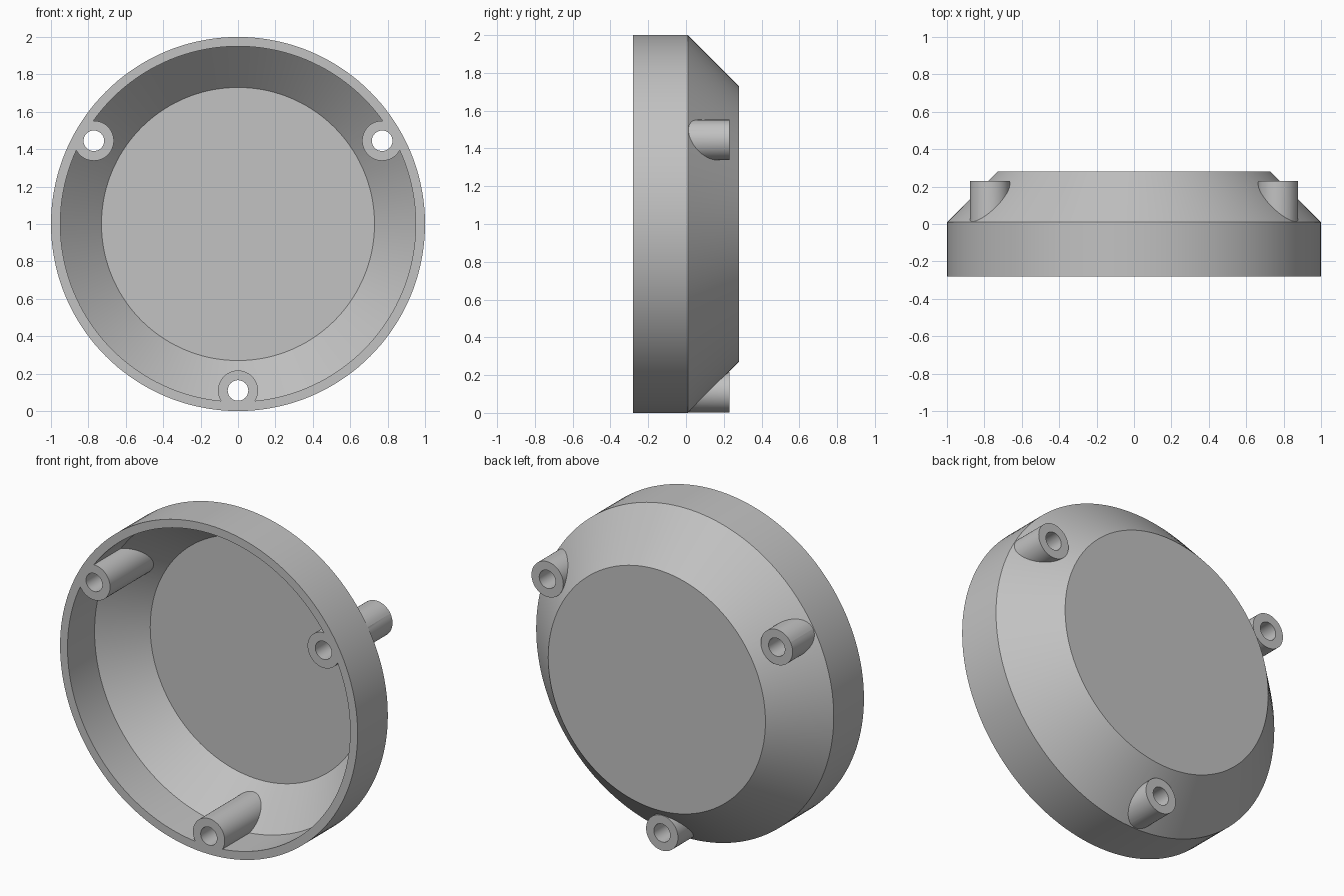
import bpy
import bmesh
from math import cos, sin, pi, radians

cube = bpy.data.objects.get("Cube")
if cube:
    bpy.data.objects.remove(cube, do_unlink=True)

grey = bpy.data.materials.new("light grey")
grey.use_nodes = True
colour = (0.54, 0.54, 0.54, 1)
grey.diffuse_color = colour
grey.node_tree.nodes["Principled BSDF"].inputs["Base Color"].default_value = colour

FRONT, BACK, POST_BACK = -0.28, 0.28, 0.23
POST_RADIUS, HOLE_RADIUS = 0.107, 0.055
POST_CIRCLE = 0.89


def lathe(name, profile, cx=0, cz=1, sides=144):
    """Closed solid turned about the y direction from (radius, y) points."""
    bm = bmesh.new()
    rings = []
    for r, y in profile:
        angles = [2 * pi * i / sides for i in range(sides)]
        rings.append([bm.verts.new((cx + r * cos(a), y, cz + r * sin(a))) for a in angles])
    for a, b in zip(rings, rings[1:]):
        for i in range(sides):
            j = (i + 1) % sides
            bm.faces.new((a[i], a[j], b[j], b[i]))
    bm.faces.new(rings[0])
    bm.faces.new(rings[-1])
    bmesh.ops.recalc_face_normals(bm, faces=bm.faces)
    mesh = bpy.data.meshes.new(name)
    bm.to_mesh(mesh)
    bm.free()
    mesh.materials.append(grey)
    obj = bpy.data.objects.new(name, mesh)
    bpy.context.collection.objects.link(obj)
    return obj


def combine(target, tool, operation):
    """Apply a boolean and remove the helper."""
    mod = target.modifiers.new("boolean", "BOOLEAN")
    mod.operation = operation
    mod.solver = "EXACT"
    mod.object = tool
    bpy.context.view_layer.objects.active = target
    bpy.ops.object.modifier_apply(modifier=mod.name)
    bpy.data.objects.remove(tool, do_unlink=True)


# Dish with a straight rim and a conical back
housing = lathe("housing", [(1, FRONT), (1, 0.01), (0.73, BACK)])
cavity = lathe("cavity", [(0.95, FRONT - 0.1), (0.95, -0.02), (0.73, 0.20)])

# Three screw posts: kept solid inside the cavity and sticking out at the back
centres = [(POST_CIRCLE * cos(radians(a)), 1 + POST_CIRCLE * sin(radians(a)))
           for a in (30, 150, 270)]
for cx, cz in centres:
    inner = lathe("inner_post", [(POST_RADIUS, FRONT - 0.2), (POST_RADIUS, BACK + 0.1)], cx, cz, 48)
    combine(cavity, inner, "DIFFERENCE")
    outer = lathe("outer_post", [(POST_RADIUS, -0.15), (POST_RADIUS, POST_BACK)], cx, cz, 48)
    combine(housing, outer, "UNION")
combine(housing, cavity, "DIFFERENCE")

# Screw holes right through the posts
for cx, cz in centres:
    hole = lathe("hole", [(HOLE_RADIUS, FRONT - 0.3), (HOLE_RADIUS, BACK + 0.3)], cx, cz, 32)
    combine(housing, hole, "DIFFERENCE")

bpy.ops.object.select_all(action="DESELECT")
housing.select_set(True)
bpy.context.view_layer.objects.active = housing
bpy.ops.object.shade_smooth_by_angle(angle=radians(30))
